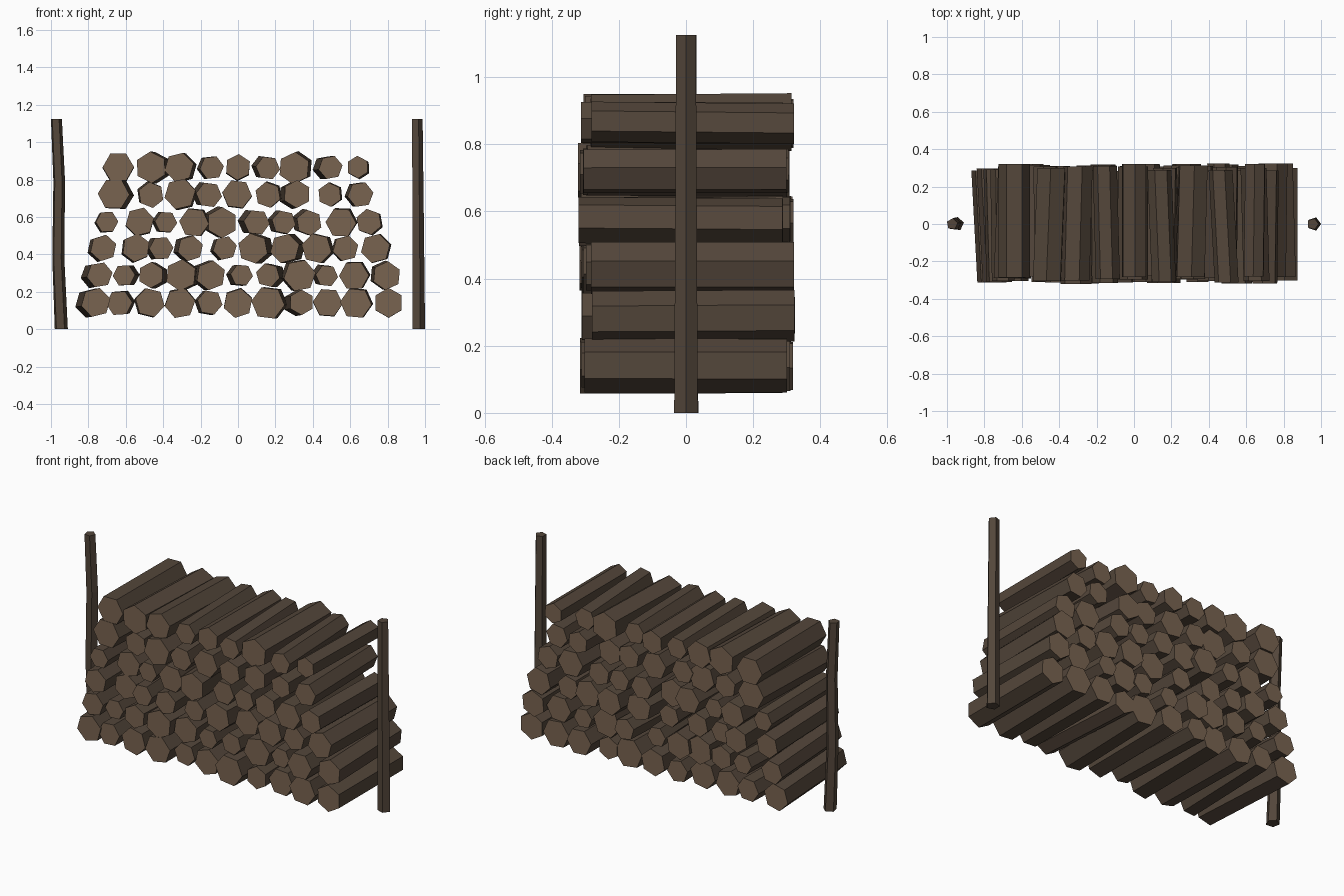
import bpy, bmesh, math, random
from mathutils import Vector

if "Cube" in bpy.data.objects:
    bpy.data.objects.remove(bpy.data.objects["Cube"])

random.seed(4)


def material(name, rgb):
    m = bpy.data.materials.new(name)
    m.diffuse_color = (*rgb, 1)
    m.use_nodes = True
    m.node_tree.nodes["Principled BSDF"].inputs["Base Color"].default_value = m.diffuse_color
    return m


BARK = material("dark bark", (0.088, 0.062, 0.043))
CUT = material("cut wood", (0.190, 0.126, 0.081))


def finish(bm, name, mats):
    bmesh.ops.recalc_face_normals(bm, faces=bm.faces)
    mesh = bpy.data.meshes.new(name)
    bm.to_mesh(mesh)
    bm.free()
    for m in mats:
        mesh.materials.append(m)
    ob = bpy.data.objects.new(name, mesh)
    bpy.context.collection.objects.link(ob)
    return ob


def loft(bm, rings):
    """Skin equal-sided rings and cap both ends; caps use material slot 1."""
    rings = [[bm.verts.new(p) for p in ring] for ring in rings]
    n = len(rings[0])
    for a, b in zip(rings, rings[1:]):
        for i in range(n):
            bm.faces.new((a[i], a[(i + 1) % n], b[(i + 1) % n], b[i]))
    for ring in (rings[0], rings[-1]):
        bm.faces.new(ring).material_index = 1


def log(name, x, z, radius, lean):
    """Six-sided log along y; lean is the sideways shift of its back end."""
    bm = bmesh.new()
    turn = random.uniform(0, math.pi / 3)
    slide = random.uniform(-0.018, 0.024)
    half = random.uniform(0.297, 0.304)
    tilt = random.uniform(-0.003, 0.003)
    rings = []
    for y, dx, dz in ((-half, 0, -tilt), (half, lean, tilt)):
        rings.append([Vector((x + dx + radius * math.cos(turn + k * math.pi / 3),
                              y + slide,
                              z + dz + radius * math.sin(turn + k * math.pi / 3)))
                      for k in range(6)])
    loft(bm, rings)
    finish(bm, name, (BARK, CUT))


def row(number, z, xs, radii, leans):
    """One layer of logs; radii and leans are in hundredths."""
    for i, (x, r, d) in enumerate(zip(xs, radii, leans)):
        log(f"log_row{number}_{i + 1}", x, z, r / 100, d * 0.008)


# Stacked firewood, bottom layer first
row(1, 0.141,
    [-.76, -.635, -.47, -.31, -.15, 0, .16, .34, .48, .63, .805],
    [8, 7, 8, 8.3, 6.8, 8, 9, 6.8, 8, 8.5, 8],
    [-4, 2, -1, 0, -2, 0, 2, -4, 0, 1, 0])
row(2, 0.288,
    [-.74, -.61, -.465, -.305, -.145, .02, .16, .33, .475, .62, .795],
    [7, 6, 7, 8.5, 8, 6, 6.5, 8.7, 6, 8, 7.7],
    [-4, 3, 3, 2, -3, -3, 4, -2, -3, 1, -2])
row(3, 0.432,
    [-.72, -.545, -.41, -.255, -.07, .08, .25, .42, .575, .735],
    [7.2, 7.6, 6.5, 7, 6.5, 8.2, 8, 8.2, 7, 8],
    [-2, -1, -3, -3, -2, 4, 4, 2, -1, 1])
row(4, 0.572,
    [-.70, -.525, -.385, -.235, -.085, .10, .245, .38, .55, .70],
    [6, 7.8, 6, 8, 8.3, 7, 6.5, 7, 8.2, 7],
    [-1, 0, -2, 1, -3, -4, -3, -3, 1, 1])
row(5, 0.720,
    [-.665, -.465, -.31, -.155, -.005, .16, .315, .49, .655],
    [8.5, 7, 8.5, 7, 8, 7, 7.5, 6.5, 7],
    [3, -1, 1, -3, 0, 1, -3, 1, -2])
row(6, 0.864,
    [-.64, -.465, -.315, -.14, .00, .16, .30, .495, .64],
    [8.4, 8.5, 8, 6.5, 7, 6.5, 8.6, 6.5, 6],
    [0, 3, 2, -2, 0, -3, 2, -4, 1])


def post(name, path, start_angle):
    """Five-sided upright following (x, z, radius) points."""
    bm = bmesh.new()
    step = math.tau / 5
    loft(bm, [[Vector((x + r * math.cos(start_angle + k * step),
                       r * math.sin(start_angle + k * step), z))
               for k in range(5)] for x, z, r in path])
    finish(bm, name, (BARK, BARK))


# Uprights at each end of the stack
post("left_post", [(-.946, 0, .037), (-.962, .38, .034),
                   (-.957, .79, .033), (-.972, 1.125, .031)], 0.2)
post("right_post", [(.963, 0, .037), (.960, .55, .034), (.956, 1.125, .031)], 0)
